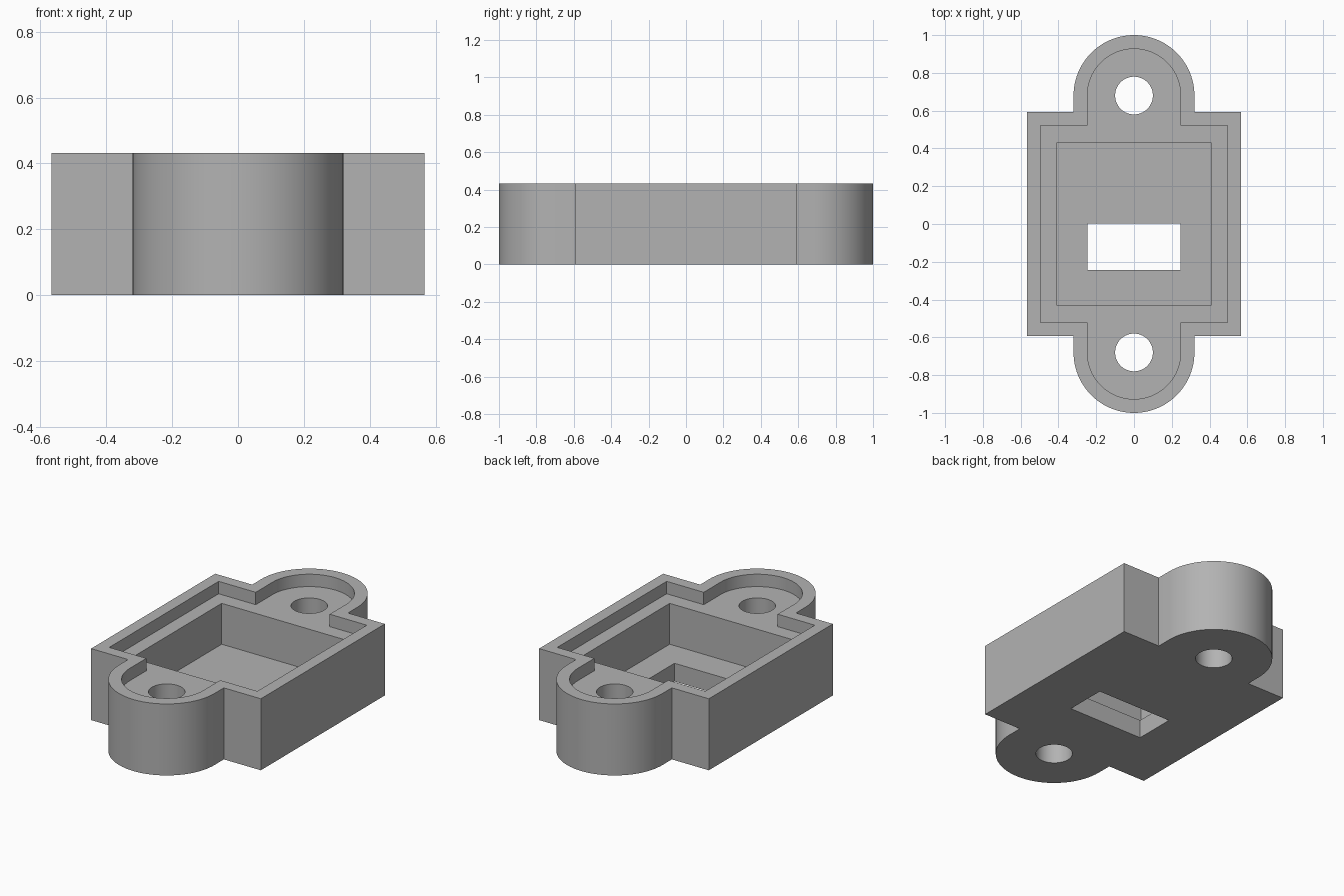
import bpy
import bmesh
from math import pi, sin, cos

cube = bpy.data.objects.get("Cube")
if cube:
    bpy.data.objects.remove(cube, do_unlink=True)

HEIGHT = 0.432
LEDGE = 0.357      # shelf inside the rim
FLOOR = 0.11       # pocket floor
EAR_Y = 0.68       # centre of the rounded ears

grey = bpy.data.materials.new("plain grey")
grey.use_nodes = True
grey.diffuse_color = (0.45, 0.45, 0.45, 1)
grey.node_tree.nodes["Principled BSDF"].inputs["Base Color"].default_value = grey.diffuse_color


def arc(y, radius, start, end, steps):
    angles = [start + (end - start) * i / steps for i in range(steps + 1)]
    return [(radius * cos(a), y + radius * sin(a)) for a in angles]


def eared_outline(half_x, half_y, radius):
    """Rectangle with a round-ended ear at the front and back."""
    back = [(half_x, half_y), (radius, half_y)]
    back += arc(EAR_Y, radius, 0, pi, 48)
    back += [(-radius, half_y), (-half_x, half_y)]
    return back + [(-x, -y) for x, y in back]


def rectangle(half_x, y0, y1):
    return [(-half_x, y0), (half_x, y0), (half_x, y1), (-half_x, y1)]


def prism(name, outline, z0, z1):
    bm = bmesh.new()
    base = bm.faces.new([bm.verts.new((x, y, z0)) for x, y in outline])
    top = bmesh.ops.extrude_face_region(bm, geom=[base])["geom"]
    verts = [v for v in top if isinstance(v, bmesh.types.BMVert)]
    bmesh.ops.translate(bm, verts=verts, vec=(0, 0, z1 - z0))
    bmesh.ops.recalc_face_normals(bm, faces=bm.faces)
    mesh = bpy.data.meshes.new(name)
    bm.to_mesh(mesh)
    bm.free()
    mesh.materials.append(grey)
    obj = bpy.data.objects.new(name, mesh)
    bpy.context.collection.objects.link(obj)
    return obj


# Solid housing with two mounting ears
housing = prism("housing", eared_outline(0.567, 0.592, 0.32), 0, HEIGHT)

# Rim recess, deep pocket, floor window and screw holes
cutters = [
    prism("rim_recess", eared_outline(0.495, 0.522, 0.247), LEDGE, 1),
    prism("pocket", rectangle(0.41, -0.43, 0.43), FLOOR, 1),
    prism("floor_window", rectangle(0.247, -0.243, 0.003), -1, 1),
]
for side, y in (("front", -EAR_Y), ("back", EAR_Y)):
    cutters.append(prism(side + "_screw_hole", arc(y, 0.1, 0, 2 * pi, 48)[:-1], -1, 1))

bpy.ops.object.select_all(action="DESELECT")
housing.select_set(True)
bpy.context.view_layer.objects.active = housing
for cutter in cutters:
    cutter.hide_render = True
    cut = housing.modifiers.new(cutter.name, "BOOLEAN")
    cut.operation = "DIFFERENCE"
    cut.solver = "EXACT"
    cut.object = cutter
    bpy.ops.object.modifier_apply(modifier=cut.name)
    bpy.data.objects.remove(cutter, do_unlink=True)

bpy.ops.object.shade_smooth_by_angle(angle=pi / 6)
